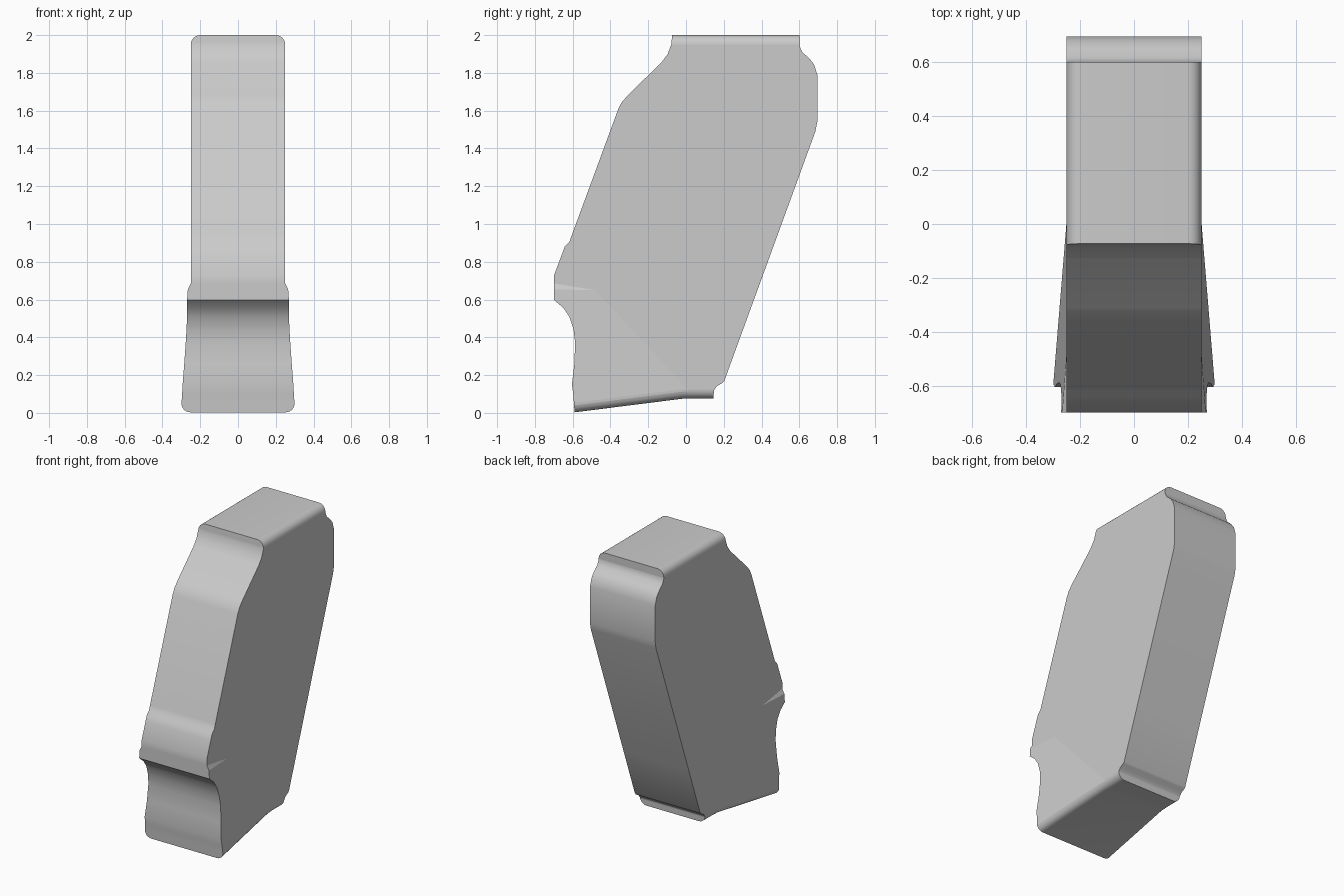
import bpy, bmesh, math
from mathutils import Vector

cube = bpy.data.objects.get("Cube")
if cube:
    bpy.data.objects.remove(cube, do_unlink=True)

HALF, R, SEG = 0.25, 0.05, 6
BEND = Vector((0, -0.02, 0.075))      # where the underside starts to slope
SLOPE = 0.072 / 0.57

# Side outline (y, z)
outline = [
    (-0.073, 2), (0.6, 2), (0.6, 1.945), (0.615, 1.91), (0.65, 1.88), (0.678, 1.845), (0.695, 1.79),
    (0.695, 1.54), (0.685, 1.49), (0.203, 0.17), (0.193, 0.158), (0.165, 0.143), (0.148, 0.12),
    (0.145, 0.075), (-0.02, 0.075), (-0.59, 0.003), (-0.597, 0.1), (-0.604, 0.15), (-0.591, 0.26),
    (-0.587, 0.37), (-0.595, 0.44), (-0.618, 0.51), (-0.65, 0.557), (-0.698, 0.597), (-0.698, 0.73),
    (-0.642, 0.88), (-0.617, 0.905), (-0.605, 0.94), (-0.36, 1.605), (-0.342, 1.642),
    (-0.31, 1.68), (-0.13, 1.855), (-0.097, 1.9), (-0.078, 1.95),
]


def flare(y, z):
    """Outward growth of the lower front cheek."""
    return 0.0733 * (0.03 - y) + 0.068 * (0.1 - z)


def lip(y, z):
    """Short bevel closing the cheek at its upper edge."""
    return 0.5 * (0.65 - 0.16 * (y + 0.48) - z)


def half_width(y, z):
    w = HALF + max(0, min(flare(y, z), lip(y, z)))
    bottom = BEND.z + min(0, y - BEND.y) * SLOPE
    d = min(2 - z, z - bottom)
    if d < R:
        w -= R - math.sqrt(max(0, R * R - (R - d) ** 2))
    return w


bm = bmesh.new()
bm.faces.new([bm.verts.new((0, y, z)) for y, z in outline])


def cut(co, no, keep=lambda f: True):
    faces = [f for f in bm.faces if keep(f)]
    geom = set(faces)
    for f in faces:
        geom.update(f.edges)
        geom.update(f.verts)
    bmesh.ops.bisect_plane(bm, geom=list(geom), dist=1e-5, plane_co=co, plane_no=no)


def cut_zero(fn):
    """Cut along the line where a linear function of y and z is zero."""
    c, gy, gz = fn(0, 0), fn(1, 0) - fn(0, 0), fn(0, 1) - fn(0, 0)
    n = Vector((0, gy, gz))
    cut(n * (-c / n.length_squared), n.normalized())


# Creases of the cheek
cut_zero(flare)
cut_zero(lip)
cut_zero(lambda y, z: flare(y, z) - lip(y, z))

# Rounded long edges at the top and along the bent underside
cut(BEND, (0, 1, 0))
for i in range(1, SEG + 1):
    h = R * (1 - math.cos(math.pi / 2 * i / SEG))
    cut((0, 0, 2 - h), (0, 0, 1))
    p = BEND + Vector((0, 0, h))
    cut(p, (0, 0, 1), lambda f: f.calc_center_median().y > BEND.y)
    cut(p, (0, -SLOPE, 1), lambda f: f.calc_center_median().y < BEND.y)

# Thicken to both sides
near = list(bm.verts)
res = bmesh.ops.extrude_face_region(bm, geom=list(bm.faces), use_keep_orig=True)
far = [v for v in res["geom"] if isinstance(v, bmesh.types.BMVert)]
for sign, verts in ((-1, near), (1, far)):
    for v in verts:
        v.co.x = sign * half_width(v.co.y, v.co.z)
bmesh.ops.recalc_face_normals(bm, faces=list(bm.faces))

mesh = bpy.data.meshes.new("body")
bm.to_mesh(mesh)
bm.free()
body = bpy.data.objects.new("body", mesh)
bpy.context.collection.objects.link(body)

mat = bpy.data.materials.new("light grey")
mat.use_nodes = True
colour = (0.6, 0.6, 0.6, 1)
mat.diffuse_color = colour
mat.node_tree.nodes["Principled BSDF"].inputs["Base Color"].default_value = colour
mesh.materials.append(mat)

# Smooth curves, flat broad sides
bpy.context.view_layer.objects.active = body
body.select_set(True)
bpy.ops.object.shade_smooth_by_angle(angle=math.radians(35))
for p in mesh.polygons:
    if abs(p.normal.x) > 0.993:
        p.use_smooth = False
